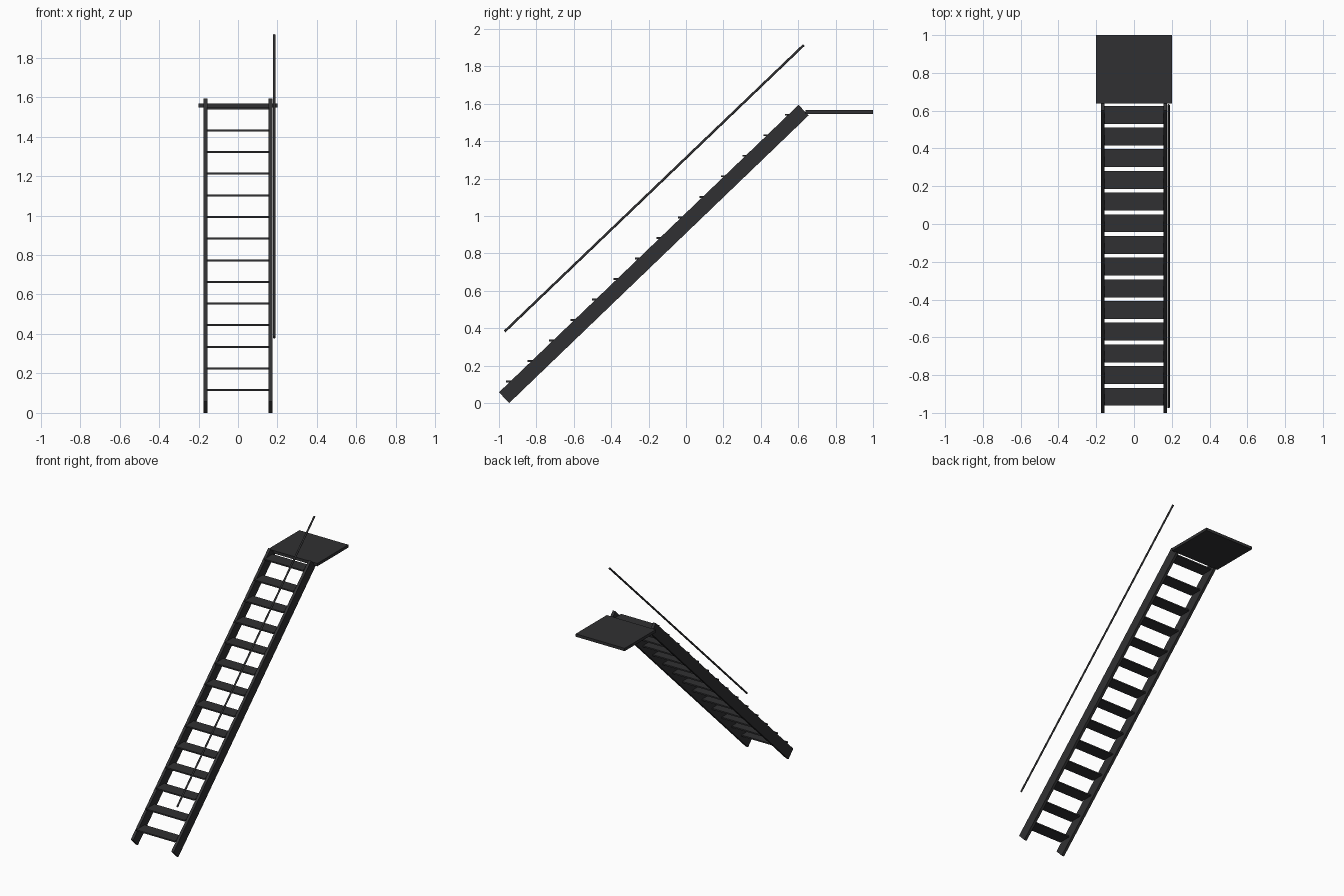
import bpy, bmesh, math
from mathutils import Vector

if "Cube" in bpy.data.objects:
    bpy.data.objects.remove(bpy.data.objects["Cube"])

mat = bpy.data.materials.new("dark_metal")
mat.diffuse_color = (0.03, 0.03, 0.032, 1)
mat.use_nodes = True
mat.node_tree.nodes["Principled BSDF"].inputs["Base Color"].default_value = mat.diffuse_color


def prism(name, profile, x0, x1):
    """Extrude a (y, z) profile along x."""
    bm = bmesh.new()
    face = bm.faces.new([bm.verts.new((x0, y, z)) for y, z in profile])
    ext = bmesh.ops.extrude_face_region(bm, geom=[face])
    moved = [v for v in ext["geom"] if isinstance(v, bmesh.types.BMVert)]
    bmesh.ops.translate(bm, verts=moved, vec=(x1 - x0, 0, 0))
    bmesh.ops.recalc_face_normals(bm, faces=bm.faces)
    me = bpy.data.meshes.new(name)
    bm.to_mesh(me)
    bm.free()
    me.materials.append(mat)
    ob = bpy.data.objects.new(name, me)
    bpy.context.collection.objects.link(ob)
    return ob


def box(name, x0, x1, y0, y1, z0, z1):
    return prism(name, [(y0, z0), (y1, z0), (y1, z1), (y0, z1)], x0, x1)


# Sloping side stringers
slope = [(-1.0, 0.057), (-0.945, 0.0), (0.655, 1.537), (0.602, 1.594)]
for side, x in (("left", -0.165), ("right", 0.165)):
    prism("stringer_" + side, slope, x - 0.01, x + 0.01)

# Open treads
for i in range(14):
    y, z = -0.962 + i * 0.1148, 0.115 + i * 0.1097
    box(f"tread_{i + 1}", -0.157, 0.157, y, y + 0.095, z - 0.005, z + 0.005)

# Top landing
box("landing", -0.2, 0.2, 0.638, 1.0, 1.546, 1.567)

# Round handrail on the right side
a, b = Vector((0.183, -0.97, 0.382)), Vector((0.183, 0.63, 1.914))
d = b - a
bpy.ops.mesh.primitive_cylinder_add(vertices=16, radius=0.0065, depth=d.length,
                                    location=(a + b) / 2,
                                    rotation=d.to_track_quat('Z', 'Y').to_euler())
rail = bpy.context.object
rail.name = "handrail"
rail.data.materials.append(mat)
bpy.ops.object.shade_smooth_by_angle(angle=math.radians(40))
